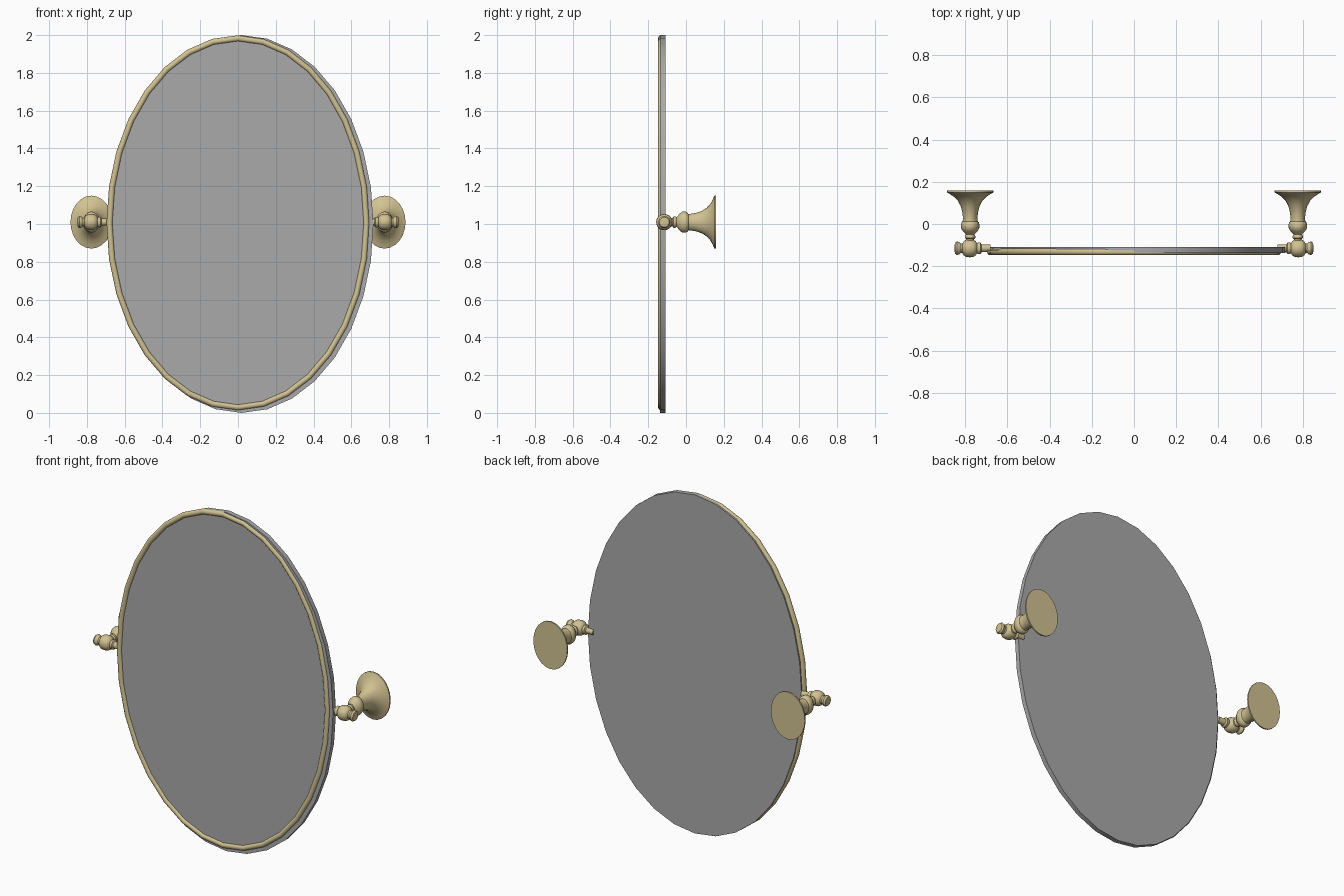
import bpy, bmesh, math
from mathutils import Vector

if "Cube" in bpy.data.objects:
    bpy.data.objects.remove(bpy.data.objects["Cube"])

def material(name, rgb):
    m = bpy.data.materials.new(name)
    m.diffuse_color = (*rgb, 1)
    m.use_nodes = True
    m.node_tree.nodes["Principled BSDF"].inputs["Base Color"].default_value = m.diffuse_color
    return m

BRASS = material("brass", (0.64, 0.54, 0.29))
SILVER = material("silver_grey", (0.40, 0.40, 0.40))

def sweep(name, rings, mat, loop=False, angle=40):
    """Skin a list of point rings; close it into a loop or cap both ends."""
    bm = bmesh.new()
    vr = [[bm.verts.new(p) for p in r] for r in rings]
    n = len(vr[0])
    for i in range(len(vr) if loop else len(vr) - 1):
        a, b = vr[i], vr[(i + 1) % len(vr)]
        for j in range(n):
            k = (j + 1) % n
            bm.faces.new((a[j], a[k], b[k], b[j]))
    if not loop:
        bm.faces.new(vr[0])
        bm.faces.new(vr[-1])
    bmesh.ops.recalc_face_normals(bm, faces=bm.faces[:])
    me = bpy.data.meshes.new(name)
    bm.to_mesh(me)
    bm.free()
    me.materials.append(mat)
    ob = bpy.data.objects.new(name, me)
    bpy.context.collection.objects.link(ob)
    bpy.ops.object.select_all(action='DESELECT')
    ob.select_set(True)
    bpy.context.view_layer.objects.active = ob
    bpy.ops.object.shade_smooth_by_angle(angle=math.radians(angle))
    return ob

def circle(n):
    return [(math.cos(2 * math.pi * i / n), math.sin(2 * math.pi * i / n)) for i in range(n)]

# Mirror plate: 32-sided oval slab, slightly offset to the right of the frame
plate = [(-0.109, 1.0), (-0.137, 1.0)]
sweep("mirror_plate", [[(0.019 + 0.698 * s * c, y, 1.0 + 1.0 * s * d) for c, d in circle(32)]
                       for y, s in plate], SILVER, angle=25)

# Frame: round tube following the oval
R = 0.016
frame = []
for c, d in circle(32):
    out = Vector((c / 0.68, 0, d / 0.977)).normalized()
    mid = Vector((0.68 * c, -0.132, 1.006 + 0.977 * d))
    frame.append([mid + out * (R * u) + Vector((0, R * v, 0)) for u, v in circle(12)])
sweep("frame", frame, BRASS, loop=True, angle=50)

# Wall post, turned along y: (y, half width, half height)
POST = [(0.158, 0.111, 0.140), (0.150, 0.111, 0.140), (0.143, 0.098, 0.122),
        (0.130, 0.078, 0.098), (0.110, 0.058, 0.076), (0.085, 0.045, 0.060),
        (0.055, 0.037, 0.049), (0.025, 0.034, 0.044), (0.012, 0.036, 0.044),
        (0.008, 0.041, 0.051), (-0.004, 0.044, 0.056), (-0.020, 0.043, 0.055),
        (-0.034, 0.035, 0.045), (-0.042, 0.026, 0.034), (-0.050, 0.020, 0.026),
        (-0.056, 0.024, 0.030), (-0.066, 0.024, 0.030), (-0.072, 0.018, 0.022),
        (-0.110, 0.018, 0.022)]
# Pivot knob, turned along x: (distance from centre, radius)
KNOB = [(0.850, 0.012), (0.848, 0.026), (0.838, 0.032), (0.828, 0.029), (0.820, 0.022),
        (0.812, 0.024), (0.806, 0.034), (0.795, 0.041), (0.778, 0.043), (0.761, 0.041),
        (0.750, 0.034), (0.744, 0.024), (0.738, 0.028), (0.728, 0.028), (0.723, 0.019),
        (0.680, 0.017)]
PIVOT_Y, PIVOT_Z = -0.115, 1.01

for side, label in ((-1, "left"), (1, "right")):
    sweep(label + "_wall_post", [[(side * 0.776 + rx * c, y, PIVOT_Z + rz * d) for c, d in circle(24)]
                                 for y, rx, rz in POST], BRASS)
    sweep(label + "_pivot_knob", [[(side * x, PIVOT_Y + r * c, PIVOT_Z + r * d) for c, d in circle(20)]
                                  for x, r in KNOB], BRASS)
